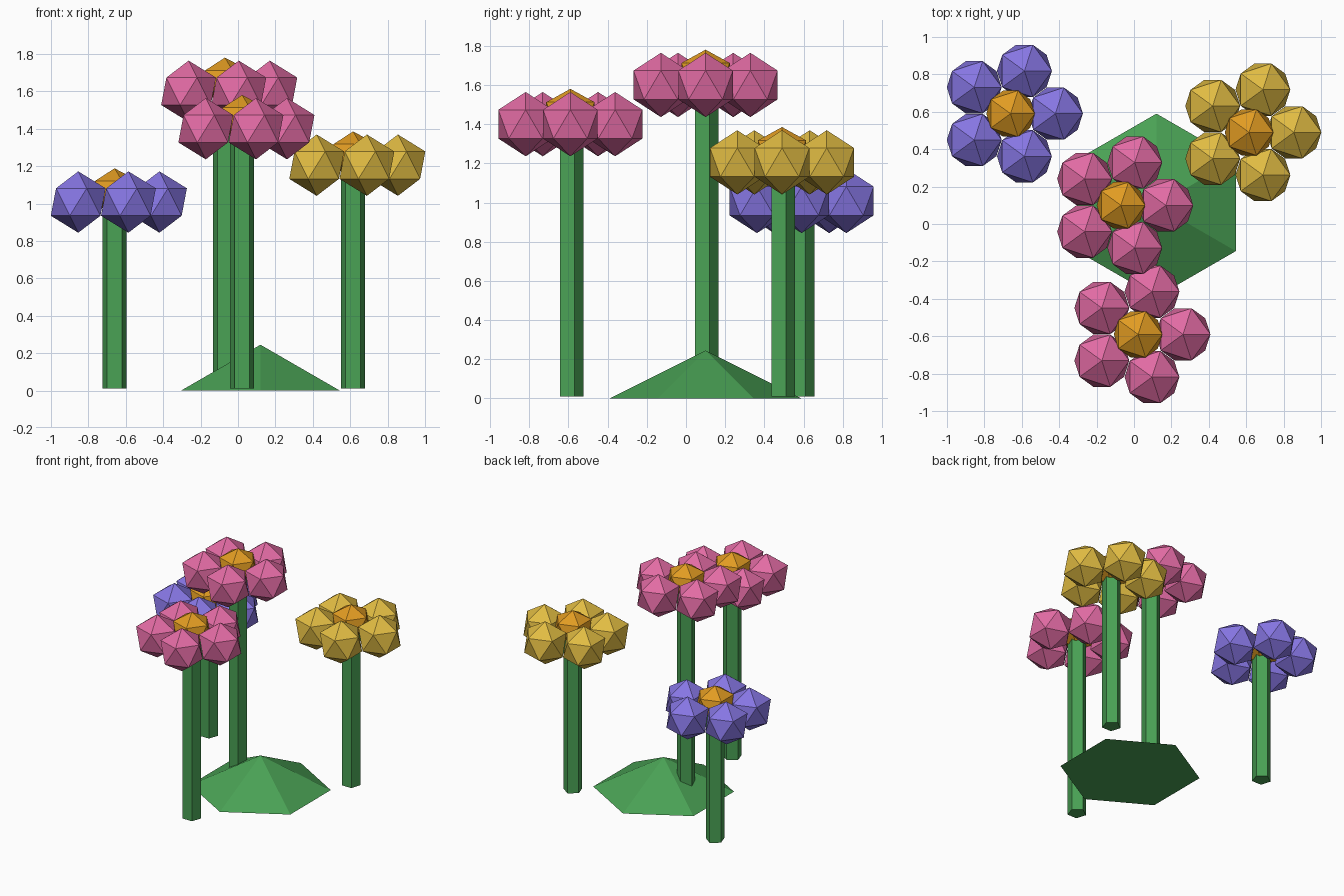
import bpy
from math import cos, sin, tau

if "Cube" in bpy.data.objects:
    bpy.data.objects.remove(bpy.data.objects["Cube"])


def make_material(name, rgb):
    mat = bpy.data.materials.new(name)
    mat.use_nodes = True
    mat.diffuse_color = (*rgb, 1)
    bsdf = next(n for n in mat.node_tree.nodes if n.type == 'BSDF_PRINCIPLED')
    bsdf.inputs["Base Color"].default_value = (*rgb, 1)
    return mat


green = make_material("leaf green", (0.068, 0.36, 0.09))
pink = make_material("petal pink", (0.76, 0.147, 0.37))
violet = make_material("petal violet", (0.24, 0.18, 0.77))
yellow = make_material("petal yellow", (0.75, 0.50, 0.055))
orange = make_material("centre orange", (0.75, 0.33, 0.016))


def finish(name, mat):
    obj = bpy.context.object
    obj.name = name
    obj.data.materials.append(mat)
    return obj


def ball(name, mat, radius, location, flatten=1):
    bpy.ops.mesh.primitive_ico_sphere_add(subdivisions=1, radius=radius, location=location)
    obj = finish(name, mat)
    obj.scale.z = flatten


# Low hexagonal mound
bpy.ops.mesh.primitive_cone_add(vertices=6, radius1=0.49, radius2=0, depth=0.245,
                                location=(0.12, 0.1, 0.1225))
finish("grass_mound", green)


# Flower: five-sided stem, flattened centre, ring of five faceted petals
def flower(name, x, y, z, petal_mat):
    base = 0.01
    bpy.ops.mesh.primitive_cylinder_add(vertices=5, radius=0.067, depth=z - base,
                                        location=(x, y, (z + base) / 2))
    finish(name + "_stem", green)
    ball(name + "_centre", orange, 0.145, (x, y, z + 0.057), 0.85)
    for i in range(5):
        a = tau * i / 5
        ball(f"{name}_petal_{i + 1}", petal_mat, 0.164,
             (x + 0.24 * cos(a), y + 0.24 * sin(a), z))


flower("violet_flower", -0.66, 0.59, 1.008, violet)
flower("tall_pink_flower", -0.07, 0.10, 1.60, pink)
flower("front_pink_flower", 0.022, -0.59, 1.40, pink)
flower("yellow_flower", 0.615, 0.49, 1.205, yellow)
